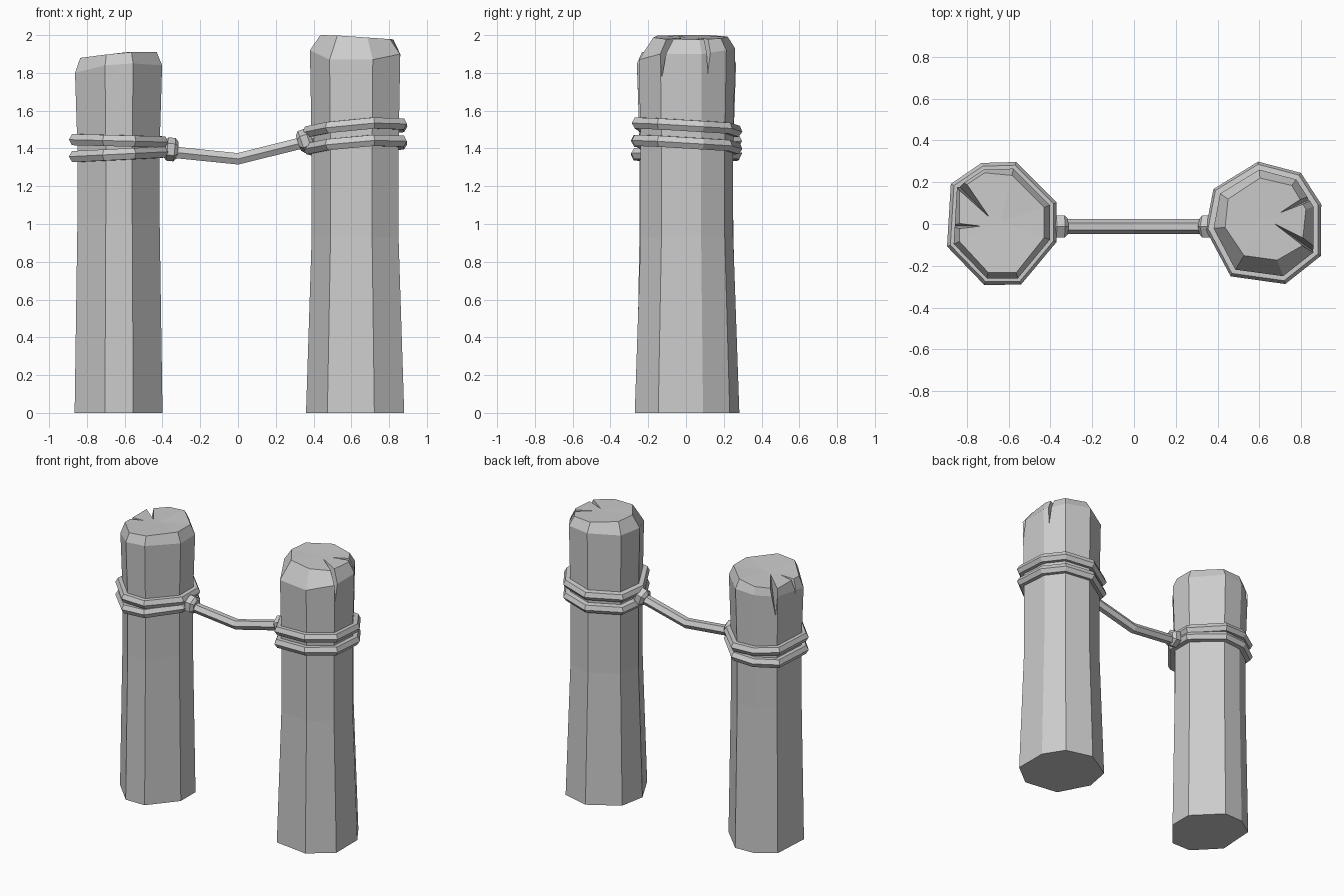
import bpy, bmesh
from mathutils import Vector

cube = bpy.data.objects.get("Cube")
if cube:
    bpy.data.objects.remove(cube)

grey = bpy.data.materials.new("plain_grey")
grey.use_nodes = True
GREY = (0.6, 0.6, 0.6, 1)
grey.diffuse_color = GREY
grey.node_tree.nodes["Principled BSDF"].inputs["Base Color"].default_value = GREY


def finish(name, bm):
    bmesh.ops.recalc_face_normals(bm, faces=bm.faces)
    mesh = bpy.data.meshes.new(name)
    bm.to_mesh(mesh)
    bm.free()
    mesh.materials.append(grey)
    obj = bpy.data.objects.new(name, mesh)
    bpy.context.collection.objects.link(obj)
    return obj


def loft(name, rings):
    """Skin a stack of equal-length rings and cap both ends."""
    bm = bmesh.new()
    rows = [[bm.verts.new(p) for p in ring] for ring in rings]
    n = len(rows[0])
    for a, b in zip(rows, rows[1:]):
        for i in range(n):
            j = (i + 1) % n
            bm.faces.new((a[i], a[j], b[j], b[i]))
    bm.faces.new(rows[0])
    # Slightly warped cap is fanned around its middle
    mid = bm.verts.new(sum((v.co for v in rows[-1]), Vector()) / n)
    for i in range(n):
        bm.faces.new((rows[-1][i], rows[-1][(i + 1) % n], mid))
    return finish(name, bm)


def scaled(outline, cx, s, z):
    return [Vector((cx + (x - cx) * s, y * s, z)) for x, y in outline]


def post(name, outline, cx, base, waist, shoulder_s, shoulder_z, cap_s, cap_z):
    shoulder = [Vector((p.x, p.y, z)) for p, z in
                zip(scaled(outline, cx, shoulder_s, 0), shoulder_z)]
    cap = []
    for (x, y), s in zip(outline, cap_s):
        px = cx + (x - cx) * s
        cap.append(Vector((px, y * s, cap_z(px))))
    return loft(name, [scaled(outline, cx, base, 0), scaled(outline, cx, 1, waist),
                       scaled(outline, cx, 1, 1.4), shoulder, cap])


def crack(target, inner, corner, tip, width):
    """Cut a wedge-shaped split running over the top corner."""
    inner, corner, tip = map(Vector, (inner, corner, tip))
    side = (corner - inner).cross(Vector((0, 0, 1))).normalized() * width
    bm = bmesh.new()
    pts = [bm.verts.new(p) for p in (inner, tip, corner + side, corner - side)]
    bmesh.ops.convex_hull(bm, input=pts)
    cutter = finish("crack_cutter", bm)
    cutter.hide_render = True
    mod = target.modifiers.new("crack", "BOOLEAN")
    mod.operation = "DIFFERENCE"
    mod.solver = "EXACT"
    mod.object = cutter
    bpy.context.view_layer.objects.active = target
    bpy.ops.object.modifier_apply(modifier=mod.name)
    bpy.data.objects.remove(cutter)


def rope(name, points, radius, closed):
    """Six-sided rope swept along straight segments."""
    curve = bpy.data.curves.new(name, "CURVE")
    curve.dimensions = "3D"
    curve.bevel_depth = radius
    curve.bevel_resolution = 1
    spline = curve.splines.new("POLY")
    spline.points.add(len(points) - 1)
    for p, co in zip(spline.points, points):
        p.co = (*co, 1)
    spline.use_cyclic_u = closed
    spline.use_smooth = False
    curve.materials.append(grey)
    obj = bpy.data.objects.new(name, curve)
    bpy.context.collection.objects.link(obj)
    bpy.ops.object.select_all(action="DESELECT")
    obj.select_set(True)
    bpy.context.view_layer.objects.active = obj
    bpy.ops.object.convert(target="MESH")


def knot(name, centre, direction):
    """Bevelled six-sided collar around the rope end."""
    bm = bmesh.new()
    bmesh.ops.create_cone(bm, cap_ends=True, segments=6, radius1=0.062,
                          radius2=0.062, depth=0.075)
    rims = [e for e in bm.edges if abs(e.verts[0].co.z - e.verts[1].co.z) < 0.01]
    bmesh.ops.bevel(bm, geom=rims, offset=0.018, segments=1, affect="EDGES")
    obj = finish(name, bm)
    obj.rotation_euler = Vector(direction).to_track_quat("Z", "Y").to_euler()
    obj.location = centre


# Post cross-sections, counter-clockwise
left_outline = [(.85, -.13), (.85, .08), (.77, .205), (.6, .25),
                (.42, .14), (.39, -.02), (.49, -.21), (.71, -.24)]
right_outline = [(-.85, -.09), (-.56, -.245), (-.415, -.07), (-.415, .085),
                 (-.58, .25), (-.715, .245), (-.835, .165)]
right_outline.insert(1, (-.7, -.245))

# Posts
left_post = post("left_post", left_outline, .62, 1.13, .93, 1.04,
                 [1.9, 1.9, 1.92, 1.93, 1.92, 1.92, 1.87, 1.87],
                 [.8, .88, .9, .88, .85, .8, .72, .72],
                 lambda x: 2.0 - max(0, x - .5) * .07)
right_post = post("right_post", right_outline, -.635, 1.07, 1.03, 1.06,
                  [1.8, 1.84, 1.85, 1.84, 1.84, 1.85, 1.84, 1.83],
                  [.93, .95, .95, .93, .93, .93, 1.0, 1.0],
                  lambda x: 1.91 - max(0, -.6 - x) * .13)

# Splits in the post tops
crack(left_post, (.66, .01, 2.0), (.92, -.15, 2.03), (.86, -.13, 1.77), .035)
crack(left_post, (.69, .05, 2.0), (.90, .16, 2.03), (.85, .12, 1.77), .03)
crack(right_post, (-.68, .02, 1.91), (-.88, .25, 1.92), (-.84, .185, 1.68), .04)
crack(right_post, (-.71, -.01, 1.91), (-.92, -.01, 1.92), (-.87, -.01, 1.77), .03)

# Wrapped rope rings
RING = 0.034
for part, z0, slope in (("upper", 1.49, .09), ("lower", 1.40, .085)):
    pts = scaled(left_outline, .625, 1.06, 0)
    for p in pts:
        p.z = z0 + min(p.x - .39, .35) * slope - p.y * .06
    rope("left_%s_ring" % part, pts, RING, True)
for part, z0, slope in (("upper", 1.435, .025), ("lower", 1.38, -.05)):
    pts = scaled(right_outline, -.635, 1.06, 0)
    for p in pts:
        p.z = z0 + (-.4 - p.x) * slope
    rope("right_%s_ring" % part, pts, RING, True)

# Sagging rope and its end knots
rope("hanging_rope", [(-.44, -.012, 1.39), (0, -.012, 1.345), (.32, -.012, 1.425),
                      (.44, -.012, 1.47)], .035, False)
knot("right_knot", (-.355, -.012, 1.395), (1, 0, -.1))
knot("left_knot", (.355, -.012, 1.44), (1, 0, .35))
